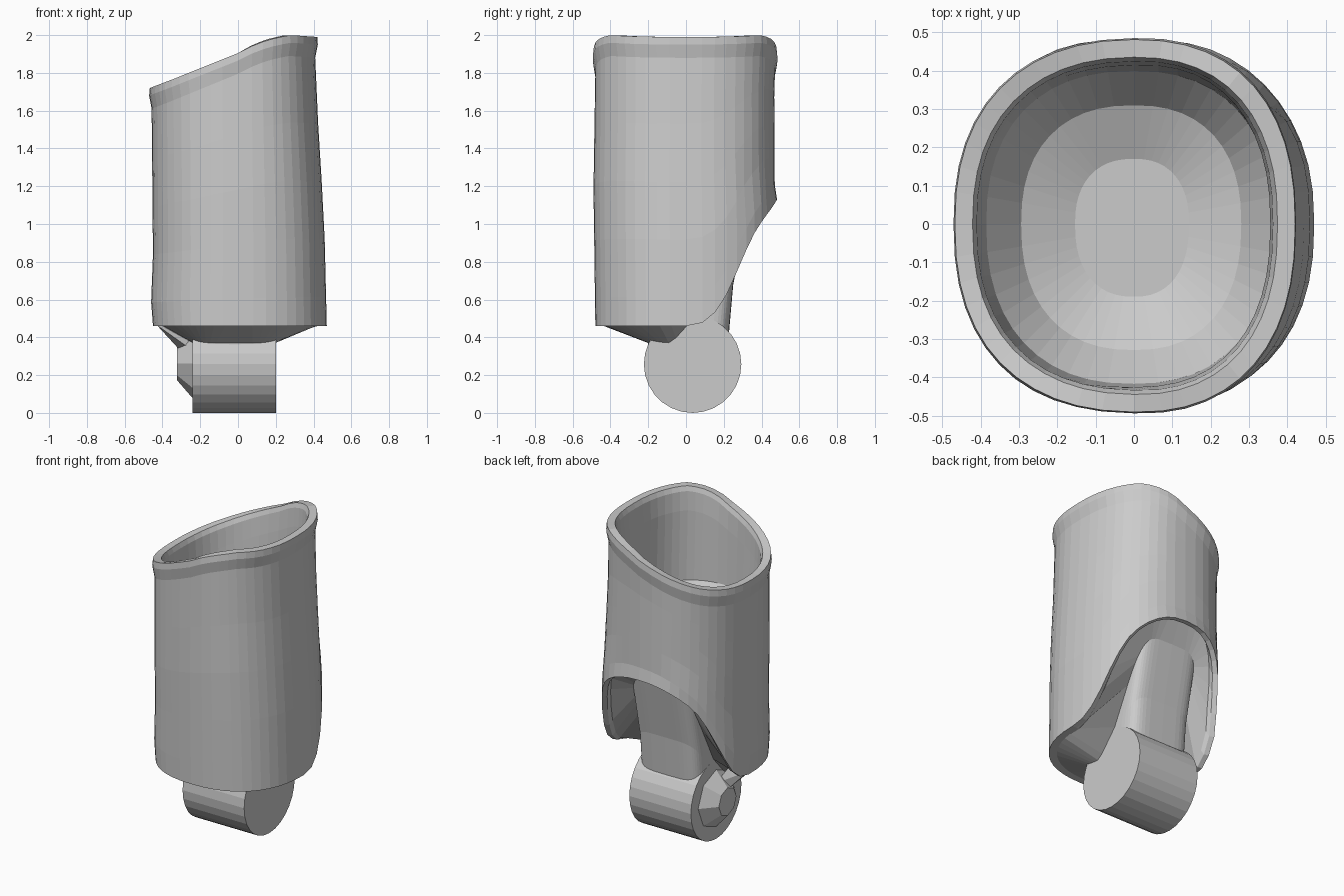
import bpy, bmesh
from math import sin, cos, pi, copysign
from mathutils import Matrix, Vector

if "Cube" in bpy.data.objects:
    bpy.data.objects.remove(bpy.data.objects["Cube"])

N = 48


def interp(table, v):
    """Piecewise linear lookup."""
    if v <= table[0][0]:
        return table[0][1]
    for (a, fa), (b, fb) in zip(table, table[1:]):
        if v <= b:
            return fa + (fb - fa) * (v - a) / (b - a)
    return table[-1][1]


def unit(i, n):
    """Point i on a unit superellipse of exponent n."""
    a = 2 * pi * i / N
    p = 2 / n
    return (copysign(abs(cos(a)) ** p, cos(a)), copysign(abs(sin(a)) ** p, sin(a)))


def make(name, bm):
    bmesh.ops.recalc_face_normals(bm, faces=bm.faces)
    me = bpy.data.meshes.new(name)
    bm.to_mesh(me)
    bm.free()
    ob = bpy.data.objects.new(name, me)
    bpy.context.collection.objects.link(ob)
    return ob


def loft(name, rings, cap_end=True):
    bm = bmesh.new()
    rows = [[bm.verts.new(p) for p in r] for r in rings]
    for a, b in zip(rows, rows[1:]):
        for i in range(N):
            j = (i + 1) % N
            bm.faces.new((a[i], a[j], b[j], b[i]))
    if cap_end:
        bm.faces.new(rows[-1])
    return make(name, bm)


# Sleeve outline tables: lower cut by y, slanted rim by x, side walls by z
CUT = [(.05, .46), (.1, .485), (.15, .53), (.2, .6), (.25, .71), (.3, .83),
       (.35, .94), (.4, 1.02), (.48, 1.13)]
RIM = [(-.47, 1.72), (-.35, 1.765), (-.2, 1.825), (0, 1.905), (.1, 1.955),
       (.2, 1.985), (.28, 2.0), (.42, 1.99)]
LEFT = [(.46, .45), (.65, .465), (.8, .45), (1.6, .457), (1.75, .462)]
RIGHT = [(.46, .47), (1.0, .457), (1.6, .42), (1.9, .408), (2, .415)]
FRONT = [(.46, .48), (1.2, .49), (1.8, .48), (1.92, .485)]
BACK = [(1.1, .487), (1.2, .47), (1.7, .467), (1.9, .475)]


def wall(i, z, inset):
    ux, uy = unit(i, 2.35)
    w = interp(RIGHT if ux > 0 else LEFT, z) - inset
    d = interp(BACK if uy > 0 else FRONT, z) - inset
    return Vector((ux * w, uy * d, z))


def low(i):
    return interp(CUT, unit(i, 2.35)[1] * .48)


def high(i):
    ux = unit(i, 2.35)[0]
    return interp(RIM, ux * (.42 if ux > 0 else .47))


def sleeve_ring(t, inset, drop=0):
    return [wall(i, low(i) + (high(i) - low(i)) * t - drop, inset) for i in range(N)]


def recess_ring(inset):
    return [wall(i, low(i) + .07 * max(0, unit(i, 2.35)[1]), inset) for i in range(N)]


def floor_ring(z, inset):
    return [wall(i, z, inset) for i in range(N)]


# Hollow sleeve: lower lip, outer wall, flared rim, inner wall, floor
loft("sleeve", [
    recess_ring(.05), sleeve_ring(0, .03), sleeve_ring(0, 0),
    sleeve_ring(.1, 0), sleeve_ring(.3, 0), sleeve_ring(.5, 0), sleeve_ring(.7, 0),
    sleeve_ring(1, 0, .11), sleeve_ring(1, -.011, .04),
    sleeve_ring(1, -.006), sleeve_ring(1, .04), sleeve_ring(1, .05, .03),
    sleeve_ring(1, .055, .15), floor_ring(1.4, .07), floor_ring(1.28, .16),
    floor_ring(1.22, .3)])


# Stem and web joining the sleeve to the hinge
def stem_ring(y0, y1, zfun):
    pts = []
    for i in range(N):
        ux, uy = unit(i, 5)
        y = (y0 + y1) / 2 + uy * (y1 - y0) / 2
        pts.append((-.02 + ux * .22, y, zfun(y)))
    return pts


STEM_TOP = [(-.08, .37), (.05, .5), (.15, .7), (.33, 1.06)]
STEM_MID = [(-.08, .35), (.05, .44), (.25, .68)]
loft("stem", [recess_ring(.045),
              stem_ring(-.2, .325, lambda y: interp(STEM_TOP, y)),
              stem_ring(-.2, .25, lambda y: interp(STEM_MID, y)),
              stem_ring(-.2, .215, lambda y: .28)])


# Hinge barrel and its tapered side boss, both along x
def barrel(name, x0, x1, r0, r1, sides, y, z):
    bm = bmesh.new()
    m = Matrix.Translation(((x0 + x1) / 2, y, z)) @ Matrix.Rotation(pi / 2, 4, 'Y')
    bmesh.ops.create_cone(bm, cap_ends=True, segments=sides, radius1=r0, radius2=r1,
                          depth=x1 - x0, matrix=m)
    return make(name, bm)


barrel("hinge_barrel", -.24, .2, .258, .258, 28, .035, .258)
barrel("hinge_boss", -.322, -.235, .09, .19, 8, .035, .262)

# Small brace from the sleeve edge to the boss
bm = bmesh.new()
for p in [(-.43, -.1, .465), (-.43, -.03, .465), (-.3, -.08, .46), (-.3, 0, .46),
          (-.315, 0, .34), (-.24, -.06, .33), (-.24, .04, .36)]:
    bm.verts.new(p)
bmesh.ops.convex_hull(bm, input=bm.verts)
make("boss_brace", bm)
